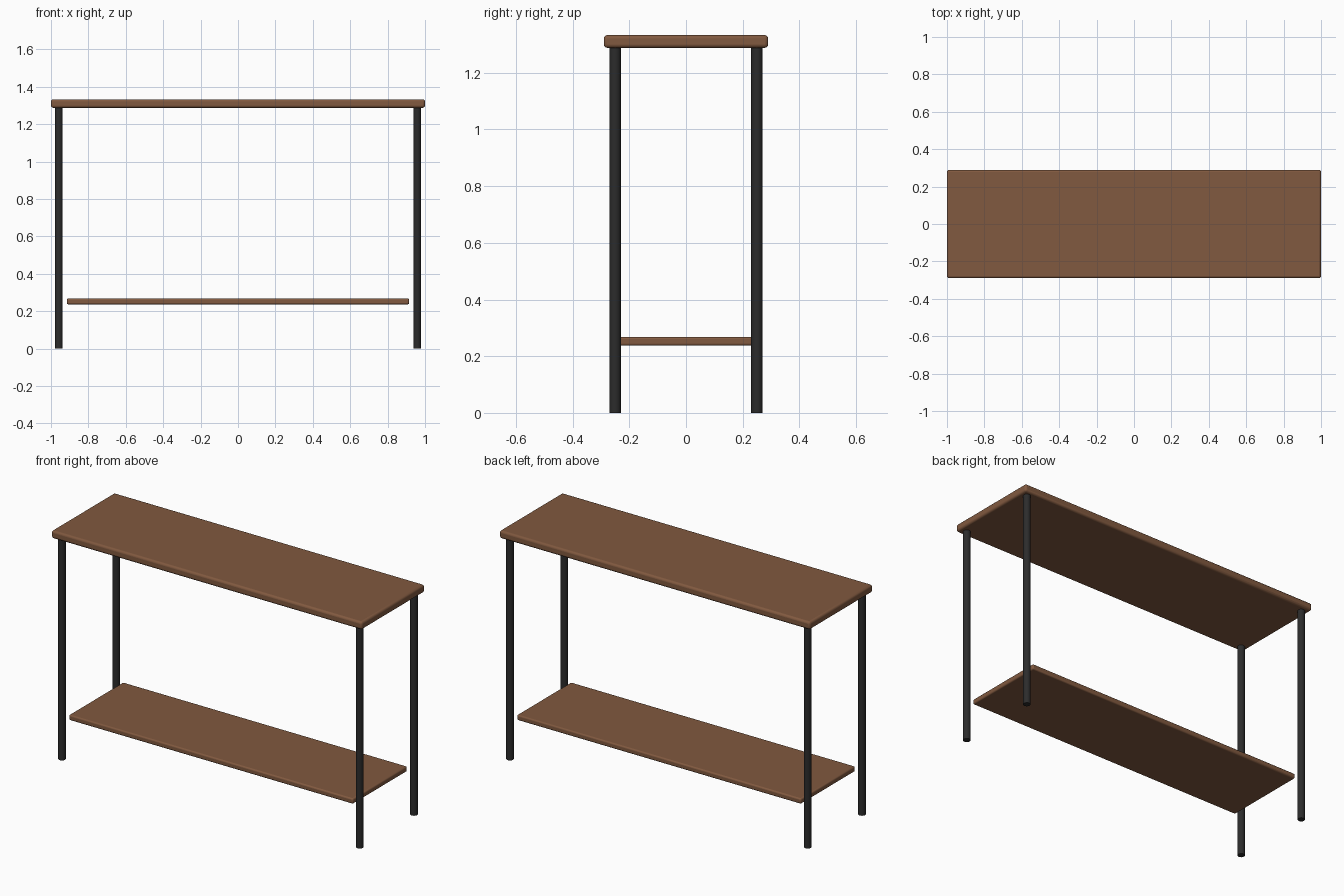
import bpy

if "Cube" in bpy.data.objects:
    bpy.data.objects.remove(bpy.data.objects["Cube"])


def material(name, color):
    mat = bpy.data.materials.new(name)
    mat.diffuse_color = color
    mat.use_nodes = True
    mat.node_tree.nodes["Principled BSDF"].inputs["Base Color"].default_value = mat.diffuse_color
    return mat


wood = material("brown_wood", (0.22, 0.10, 0.05, 1))
metal = material("black_metal", (0.025, 0.025, 0.025, 1))


def finish(obj, name, mat):
    obj.name = name
    obj.data.materials.append(mat)
    bpy.ops.object.shade_smooth_by_angle()


def board(name, width, depth, z_low, z_high, radius):
    """Flat board with softly rounded edges."""
    bpy.ops.mesh.primitive_cube_add(size=1, location=(0, 0, (z_low + z_high) / 2))
    obj = bpy.context.object
    obj.scale = (width, depth, z_high - z_low)
    bpy.ops.object.transform_apply(location=False, rotation=False, scale=True)
    bevel = obj.modifiers.new("rounded_edges", 'BEVEL')
    bevel.width = radius
    bevel.segments = 3
    finish(obj, name, wood)


def leg(name, x, y, height, radius):
    """Round straight leg standing on the ground."""
    bpy.ops.mesh.primitive_cylinder_add(vertices=24, radius=radius, depth=height,
                                        location=(x, y, height / 2))
    finish(bpy.context.object, name, metal)


# Table top and lower shelf
board("table_top", 2.0, 0.58, 1.288, 1.333, 0.012)
board("lower_shelf", 1.83, 0.50, 0.237, 0.268, 0.008)

# Four legs
for x, side in ((-0.958, "left"), (0.958, "right")):
    for y, end in ((-0.25, "front"), (0.25, "back")):
        leg(f"{end}_{side}_leg", x, y, 1.288, 0.02)
